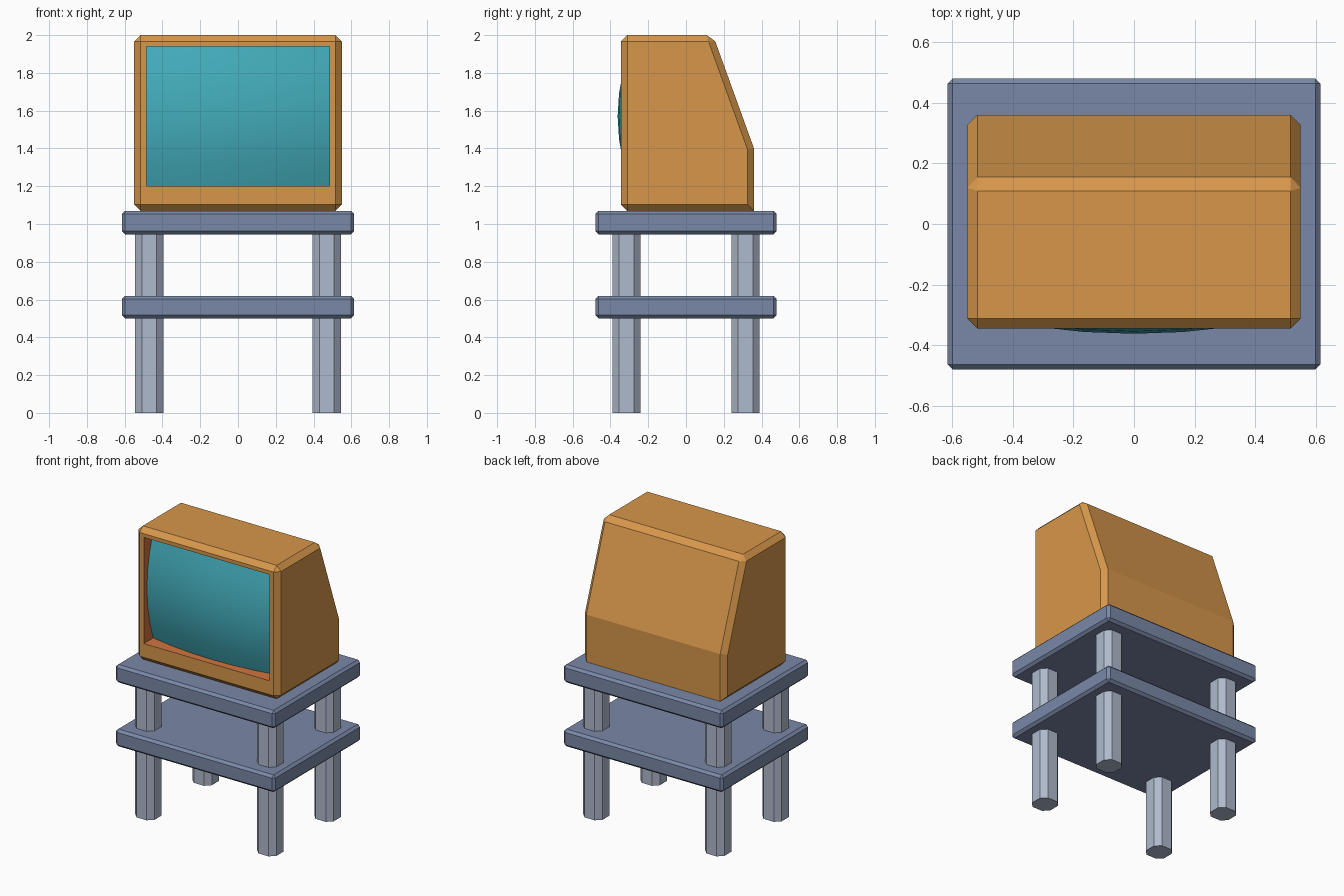
import bpy, bmesh, math

if "Cube" in bpy.data.objects:
    bpy.data.objects.remove(bpy.data.objects["Cube"])


def material(name, rgb):
    m = bpy.data.materials.new(name)
    m.diffuse_color = (*rgb, 1)
    m.use_nodes = True
    m.node_tree.nodes["Principled BSDF"].inputs["Base Color"].default_value = m.diffuse_color
    return m


ORANGE = material("orange casing", (0.68, 0.31, 0.07))
RUST = material("rust recess", (0.64, 0.174, 0.047))
TEAL = material("teal glass", (0.055, 0.41, 0.49))
SLATE = material("slate shelf", (0.195, 0.25, 0.39))
GREY = material("light grey leg", (0.43, 0.49, 0.61))


def make_object(name, bm, *mats):
    mesh = bpy.data.meshes.new(name)
    bm.normal_update()
    bm.to_mesh(mesh)
    bm.free()
    for m in mats:
        mesh.materials.append(m)
    ob = bpy.data.objects.new(name, mesh)
    bpy.context.collection.objects.link(ob)
    return ob


def bevel(bm, edges, width):
    bmesh.ops.bevel(bm, geom=edges, offset=width, offset_type='OFFSET',
                    segments=1, profile=0.5, affect='EDGES')


def box(name, x, y, z, mat, width, vertical_only=False):
    """Chamfered box from (low, high) ranges."""
    bm = bmesh.new()
    bmesh.ops.create_cube(bm, size=1)
    for v in bm.verts:
        v.co = [lo if c < 0 else hi for c, (lo, hi) in zip(v.co, (x, y, z))]
    edges = [e for e in bm.edges if not vertical_only
             or abs(e.verts[0].co.z - e.verts[1].co.z) > 0.1]
    bevel(bm, edges, width)
    return make_object(name, bm, mat)


# Stand: two shelves and four eight-sided legs
for name, z in (("lower_shelf", (0.50, 0.62)), ("upper_shelf", (0.945, 1.07))):
    box(name, (-0.615, 0.615), (-0.48, 0.48), z, SLATE, 0.017)
for sx, side in ((-1, "left"), (1, "right")):
    for sy, end in ((-1, "front"), (1, "back")):
        cx, cy, r = sx * 0.47, sy * 0.315, 0.075
        box(f"{end}_{side}_leg", (cx - r, cx + r), (cy - r, cy + r),
            (0, 0.95), GREY, 0.036, True)

# Television casing: side profile (y, z) extruded across x
profile = [(-0.345, 1.07), (0.36, 1.07), (0.36, 1.40), (0.143, 2.0), (-0.345, 2.0)]
bm = bmesh.new()
side = bm.faces.new([bm.verts.new((-0.55, y, z)) for y, z in profile])
ext = bmesh.ops.extrude_face_region(bm, geom=[side])
for g in ext["geom"]:
    if isinstance(g, bmesh.types.BMVert):
        g.co.x = 0.55
if not any(f.is_valid and len(f.verts) == 5 and f.calc_center_median().x < 0 for f in bm.faces):
    bm.faces.new([v for v in bm.verts if v.co.x < 0])
bmesh.ops.recalc_face_normals(bm, faces=bm.faces[:])


def is_plain(e):
    # the shallow bend in the back and the lower back edge stay sharp
    return all(v.co.y > 0.3 for v in e.verts) and \
        abs(e.verts[0].co.x - e.verts[1].co.x) > 0.5


bevel(bm, [e for e in bm.edges if not is_plain(e)], 0.034)

# Recess in the casing front
bm.normal_update()
front = max((f for f in bm.faces if f.normal.y < -0.99), key=lambda f: f.calc_area())
bmesh.ops.inset_individual(bm, faces=[front], thickness=0.03)
for v in front.verts:
    v.co.x = math.copysign(0.485, v.co.x)
    v.co.z = 1.94 if v.co.z > 1.5 else 1.20
hole = bmesh.ops.extrude_discrete_faces(bm, faces=[front])["faces"][0]
for v in hole.verts:
    v.co.y += 0.13
for f in bm.faces:
    if all(abs(v.co.x) < 0.49 and 1.19 < v.co.z < 1.95 and v.co.y < -0.1 for v in f.verts):
        f.material_index = 1
make_object("television_casing", bm, ORANGE, RUST)

# Bulging glass screen
bm = bmesh.new()
bmesh.ops.create_grid(bm, x_segments=6, y_segments=6, size=1)
for v in bm.verts:
    x, z = v.co.x * 0.485, v.co.y * 0.37
    v.co = (x, -0.362 + 0.22 * x * x + 0.5 * z * z, 1.57 + z)
bm.normal_update()
for f in bm.faces:
    f.smooth = True
    if f.normal.y > 0:
        f.normal_flip()
make_object("glass_screen", bm, TEAL)
